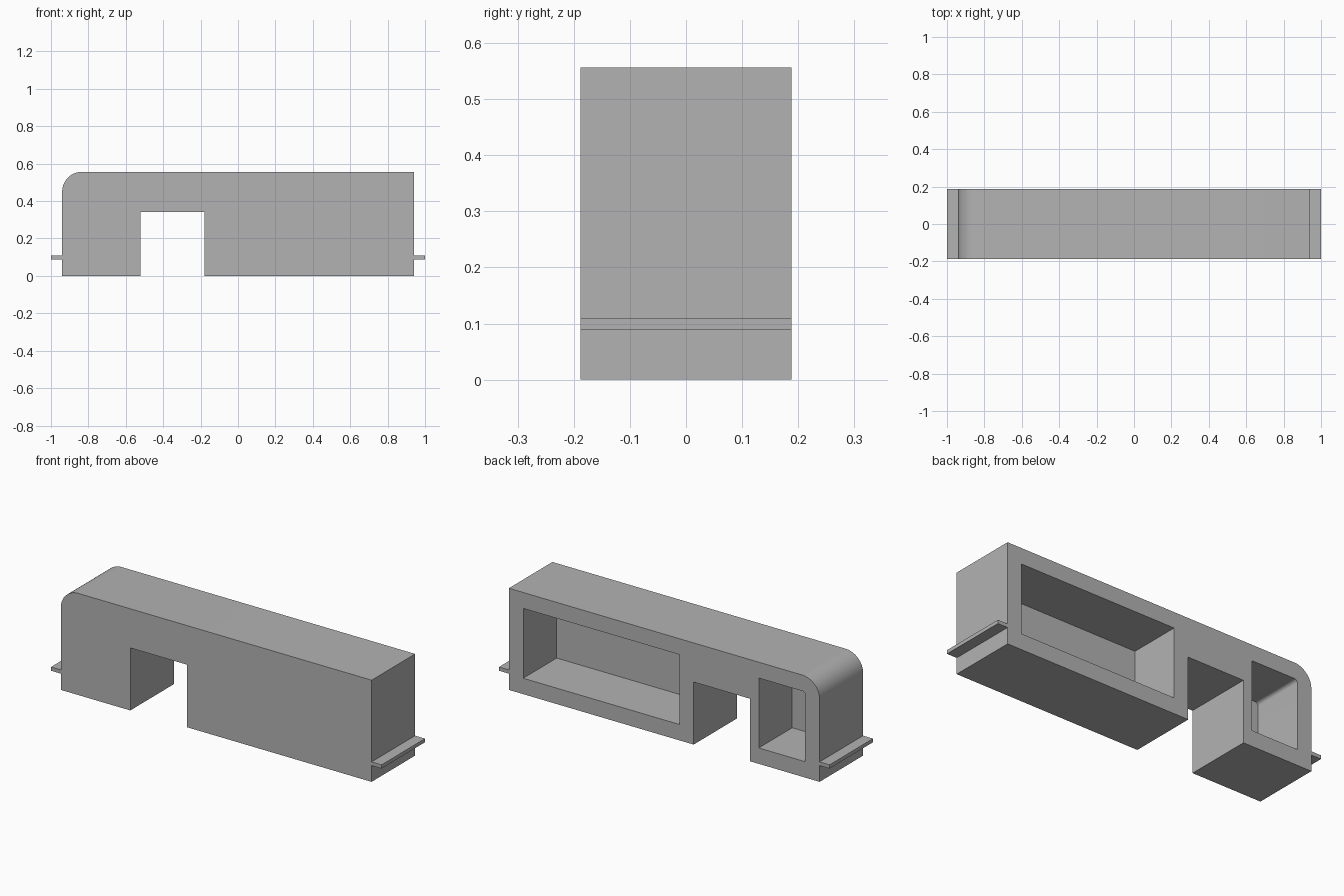
import bpy, bmesh
from math import cos, sin, pi, radians

cube = bpy.data.objects.get("Cube")
if cube:
    bpy.data.objects.remove(cube, do_unlink=True)

HALF_X, HALF_Y, HEIGHT = 0.94, 0.188, 0.556
WALL = 0.087
RADIUS = 0.105

grey = bpy.data.materials.new("plain grey")
grey.use_nodes = True
colour = (0.45, 0.45, 0.45, 1)
grey.diffuse_color = colour
grey.node_tree.nodes["Principled BSDF"].inputs["Base Color"].default_value = colour


def arc(cx, cz, r, steps=16):
    """Quarter arc from the top round to the -x side."""
    angles = [pi / 2 * (1 + i / steps) for i in range(steps + 1)]
    return [(cx + r * cos(a), cz + r * sin(a)) for a in angles]


def prism(name, profile, y0, y1):
    """Extrude an x-z profile along y."""
    bm = bmesh.new()
    face = bm.faces.new([bm.verts.new((x, y0, z)) for x, z in profile])
    new = bmesh.ops.extrude_face_region(bm, geom=[face])["geom"]
    moved = [v for v in new if isinstance(v, bmesh.types.BMVert)]
    bmesh.ops.translate(bm, verts=moved, vec=(0, y1 - y0, 0))
    bmesh.ops.recalc_face_normals(bm, faces=bm.faces)
    mesh = bpy.data.meshes.new(name)
    bm.to_mesh(mesh)
    bm.free()
    mesh.materials.append(grey)
    obj = bpy.data.objects.new(name, mesh)
    bpy.context.collection.objects.link(obj)
    return obj


def box(x0, x1, z0, z1):
    return [(x0, z0), (x1, z0), (x1, z1), (x0, z1)]


# Housing with one rounded top corner and a notch underneath
NOTCH_L, NOTCH_R, NOTCH_TOP = -0.52, -0.178, 0.342
outline = [(-HALF_X, 0), (NOTCH_L, 0), (NOTCH_L, NOTCH_TOP),
           (NOTCH_R, NOTCH_TOP), (NOTCH_R, 0), (HALF_X, 0), (HALF_X, HEIGHT)]
outline += arc(RADIUS - HALF_X, HEIGHT - RADIUS, RADIUS)
housing = prism("housing", outline, -HALF_Y, HALF_Y)

# Two pockets open at the back
low, high = WALL, HEIGHT - WALL
inner = RADIUS - WALL
side = WALL - HALF_X
large = box(NOTCH_R + WALL, HALF_X - WALL, low, high)
small = [(side, low), (-0.572, low), (-0.572, high)]
small += arc(side + inner, high - inner, inner, 8)
for name, profile in (("large_pocket_cutter", large), ("small_pocket_cutter", small)):
    cutter = prism(name, profile, WALL - HALF_Y, HALF_Y + 0.1)
    cutter.hide_render = True
    cut = housing.modifiers.new(name, "BOOLEAN")
    cut.operation = "DIFFERENCE"
    cut.solver = "EXACT"
    cut.object = cutter
    bpy.context.view_layer.objects.active = housing
    bpy.ops.object.modifier_apply(modifier=name)
    bpy.data.objects.remove(cutter, do_unlink=True)

# Thin mounting lips at both ends
for name, s in (("left_lip", 1), ("right_lip", -1)):
    prism(name, box(s * HALF_X, s, 0.089, 0.109), -HALF_Y, HALF_Y)

# Smooth the rounded corners, keep the edges sharp
bpy.ops.object.select_all(action="DESELECT")
housing.select_set(True)
bpy.context.view_layer.objects.active = housing
bpy.ops.object.shade_smooth_by_angle(angle=radians(30))
